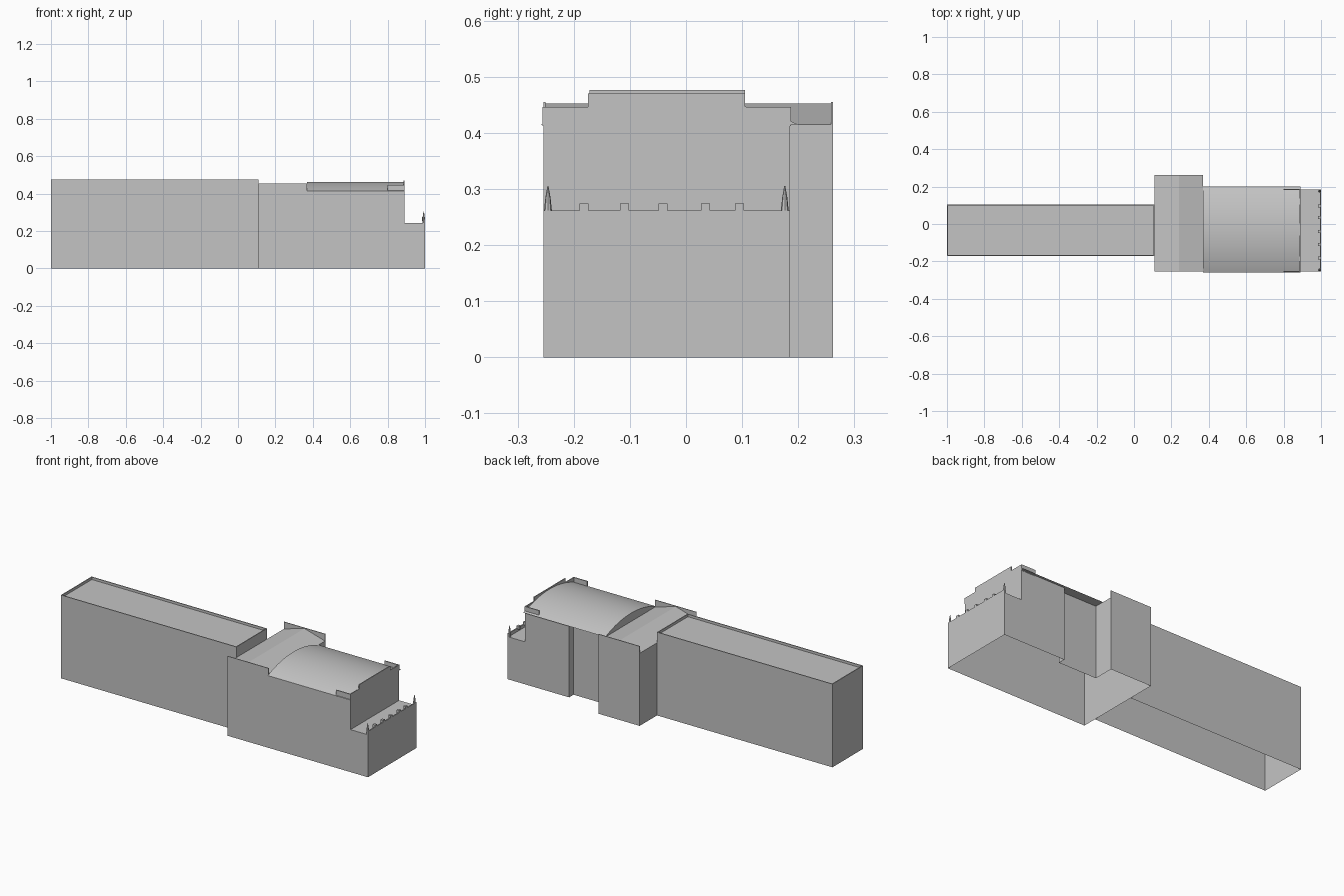
import bpy, bmesh, math
from mathutils import Vector

if "Cube" in bpy.data.objects:
    bpy.data.objects.remove(bpy.data.objects["Cube"], do_unlink=True)

GREY = (0.55, 0.55, 0.55, 1)
mat = bpy.data.materials.new("plain grey")
mat.use_nodes = True
mat.diffuse_color = GREY
mat.node_tree.nodes["Principled BSDF"].inputs["Base Color"].default_value = GREY


def finish(name, bm):
    bmesh.ops.recalc_face_normals(bm, faces=bm.faces)
    me = bpy.data.meshes.new(name)
    bm.to_mesh(me)
    bm.free()
    me.materials.append(mat)
    ob = bpy.data.objects.new(name, me)
    bpy.context.collection.objects.link(ob)
    return ob


def extrude(name, points, offset, cap=True):
    """Sweep a closed outline, or an open line when cap is off."""
    bm = bmesh.new()
    offset = Vector(offset)
    a = [bm.verts.new(p) for p in points]
    b = [bm.verts.new(Vector(p) + offset) for p in points]
    n = len(a)
    for i in range(n if cap else n - 1):
        j = (i + 1) % n
        bm.faces.new((a[i], a[j], b[j], b[i]))
    if cap:
        bm.faces.new(a)
        bm.faces.new(b)
    return finish(name, bm)


def walls(name, path, height):
    ob = extrude(name, [(x, y, 0) for x, y in path], (0, 0, height), cap=False)
    return ob


def box(name, x0, x1, y0, y1, z0, z1):
    return extrude(name, [(x0, y0, z0), (x1, y0, z0), (x1, y1, z0), (x0, y1, z0)], (0, 0, z1 - z0))


# Shared levels and plan lines
FRONT, BACK, RECESS, WIDE = -0.254, 0.185, 0.145, 0.262
W0, W1, STEP, FACADE, END = 0.11, 0.37, 0.61, 0.89, 1.0
EAVE, PARAPET, TERRACE = 0.415, 0.455, 0.243

# Long wing: open underneath, flat roof sunk behind a thin parapet
bm = bmesh.new()
bmesh.ops.create_cube(bm, size=1)
for v in bm.verts:
    v.co = Vector((-1 if v.co.x < 0 else W0, -0.172 if v.co.y < 0 else 0.105, 0 if v.co.z < 0 else 0.476))
bmesh.ops.recalc_face_normals(bm, faces=bm.faces)
bm.faces.ensure_lookup_table()
bmesh.ops.delete(bm, geom=[f for f in bm.faces if f.normal.z < -0.5], context='FACES_ONLY')
top = [f for f in bm.faces if f.normal.z > 0.5]
bmesh.ops.inset_region(bm, faces=top, thickness=0.007)
inner = top[0]
ring = bmesh.ops.extrude_face_region(bm, geom=[inner])
for v in [g for g in ring["geom"] if isinstance(g, bmesh.types.BMVert)]:
    v.co.z -= 0.014
if inner.is_valid:
    bmesh.ops.delete(bm, geom=[inner], context='FACES_ONLY')
finish("long_wing", bm)

# Outer walls of the cross block, hall and terrace
walls("cross_block_walls", [(W1, FRONT), (W0, FRONT), (W0, WIDE), (W1, WIDE), (W1, RECESS)], EAVE)
walls("hall_front_wall", [(W1, FRONT), (FACADE, FRONT)], EAVE)
walls("hall_back_wall", [(W1, RECESS), (STEP, RECESS), (STEP, BACK), (FACADE, BACK)], EAVE)
walls("terrace_walls", [(FACADE, FRONT), (END, FRONT), (END, BACK), (FACADE, BACK)], TERRACE)
extrude("terrace_floor", [(FACADE, FRONT, TERRACE), (END, FRONT, TERRACE)], (0, BACK - FRONT, 0), cap=False)

# Cross block: pitched roof between two end parapets
ridge = (W0 + W1) / 2
extrude("cross_block_roof", [(W0, FRONT, EAVE), (ridge, FRONT, 0.452), (W1, FRONT, EAVE)],
        (0, WIDE - FRONT, 0), cap=False)
for name, y in (("cross_block_front_parapet", FRONT), ("cross_block_back_parapet", WIDE - 0.004)):
    box(name, W0, W1, y, y + 0.004, EAVE, PARAPET)

# Hall: shallow barrel roof with slight overhang
y0, y1, rise, n = -0.259, 0.2, 0.048, 20
half, mid = (y1 - y0) / 2, (y0 + y1) / 2
radius = (half ** 2 + rise ** 2) / (2 * rise)
sweep = math.asin(half / radius)
arc = []
for i in range(n + 1):
    t = sweep * (2 * i / n - 1)
    arc.append((W1, mid + radius * math.sin(t), EAVE + rise - radius * (1 - math.cos(t))))
roof = extrude("hall_roof", arc, (FACADE - W1, 0, 0))
bpy.ops.object.select_all(action='DESELECT')
roof.select_set(True)
bpy.context.view_layer.objects.active = roof
bpy.ops.object.shade_smooth_by_angle(angle=math.radians(20))

# Stepped facade and its corner returns
low, high, s0, s1 = 0.446, 0.47, -0.175, 0.105
outline = [(FRONT, TERRACE), (BACK, TERRACE), (BACK, low), (s1, low),
           (s1, high), (s0, high), (s0, low), (FRONT, low)]
extrude("hall_facade", [(FACADE, y, z) for y, z in outline], (-0.005, 0, 0))
for name, y in (("facade_front_return", FRONT - 0.002), ("facade_back_return", BACK - 0.004)):
    box(name, 0.8, FACADE, y, y + 0.006, EAVE - 0.003, low)

# Terrace parapet with merlons and corner spikes
rail = 0.262
box("terrace_parapet", END - 0.006, END, FRONT, BACK, TERRACE, rail)
for i, y in enumerate((-0.182, -0.11, -0.041, 0.035, 0.095)):
    box(f"merlon_{i + 1}", END - 0.015, END, y - 0.008, y + 0.008, rail - 0.008, rail + 0.012)
for name, y in (("front_spike", -0.246), ("back_spike", 0.176)):
    bm = bmesh.new()
    rings = []
    for r, z in ((0.007, TERRACE), (0.007, rail), (0.0045, 0.285), (0.001, 0.305)):
        rings.append([bm.verts.new((END - 0.007 + r * math.cos(a), y + r * math.sin(a), z))
                      for a in (math.tau * k / 8 for k in range(8))])
    for lower, upper in zip(rings, rings[1:]):
        for k in range(8):
            j = (k + 1) % 8
            bm.faces.new((lower[k], lower[j], upper[j], upper[k]))
    bm.faces.new(rings[-1])
    finish(name, bm)
